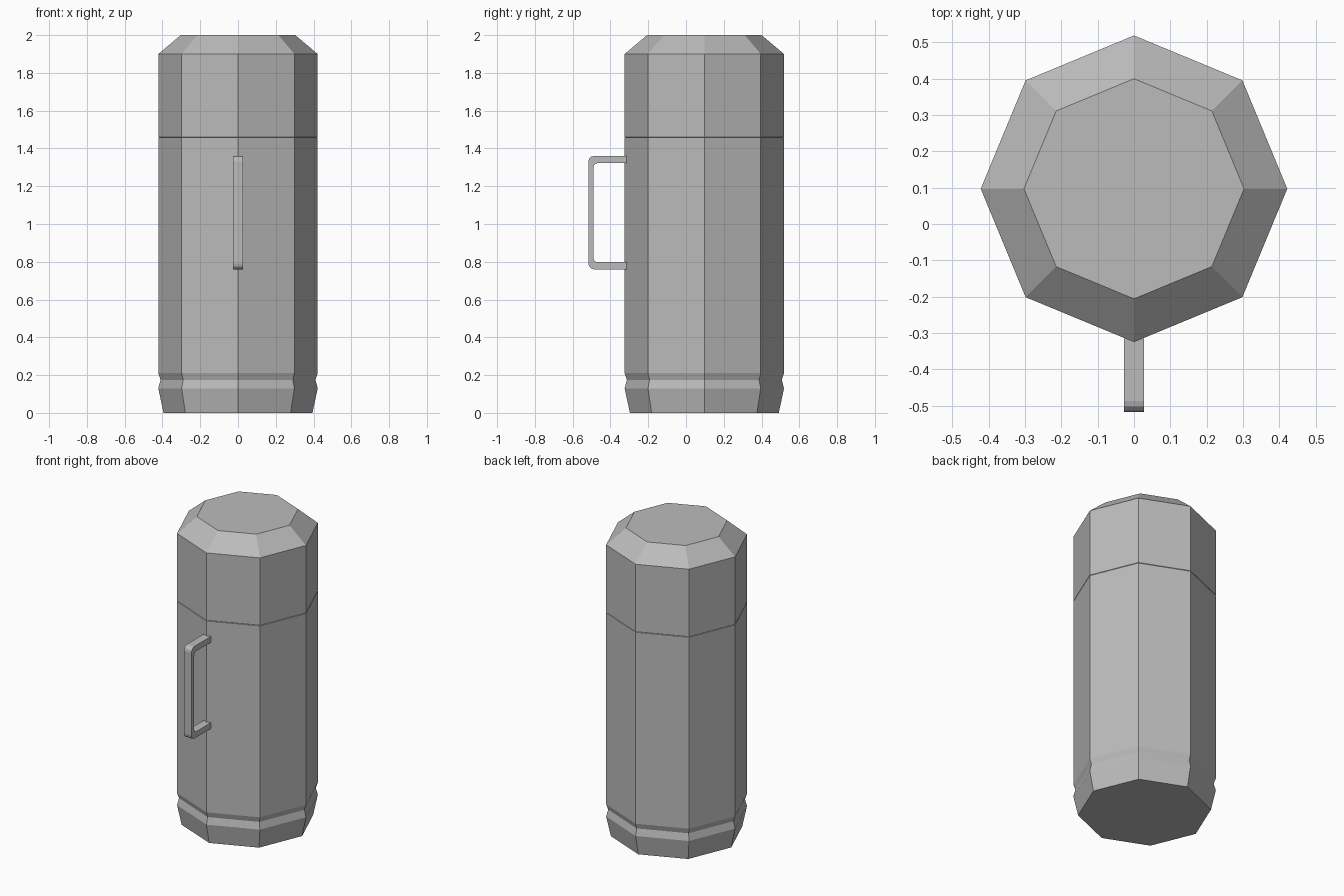
import bpy, bmesh
from math import cos, sin, pi

cube = bpy.data.objects.get("Cube")
if cube:
    bpy.data.objects.remove(cube)

CENTRE_Y = 0.097
SIDES = 8

grey = bpy.data.materials.new("grey metal")
grey.use_nodes = True
colour = (0.5, 0.5, 0.5, 1)
grey.diffuse_color = colour
grey.node_tree.nodes["Principled BSDF"].inputs["Base Color"].default_value = colour


def finish(name, bm):
    bmesh.ops.recalc_face_normals(bm, faces=bm.faces)
    mesh = bpy.data.meshes.new(name)
    bm.to_mesh(mesh)
    bm.free()
    mesh.materials.append(grey)
    obj = bpy.data.objects.new(name, mesh)
    bpy.context.collection.objects.link(obj)
    return obj


def turned(name, profile):
    """Closed eight-sided solid from (radius, height) rings."""
    bm = bmesh.new()
    rings = [[bm.verts.new((r * cos(2 * pi * i / SIDES),
                            CENTRE_Y + r * sin(2 * pi * i / SIDES), z))
              for i in range(SIDES)] for r, z in profile]
    for low, high in zip(rings, rings[1:]):
        for i in range(SIDES):
            j = (i + 1) % SIDES
            bm.faces.new((low[i], low[j], high[j], high[i]))
    bm.faces.new(rings[0])
    bm.faces.new(rings[-1])
    return finish(name, bm)


# Canister body with tapered foot and shallow groove
turned("body", [(0.394, 0), (0.422, 0.13), (0.410, 0.175),
                (0.422, 0.21), (0.422, 1.457), (0.419, 1.459)])

# Lid with chamfered top, separated by a hairline seam
turned("lid", [(0.419, 1.459), (0.422, 1.461), (0.422, 1.9), (0.303, 2)])

# Handle: half outline in (y, z), mirrored about its middle height
MID_Z, HALF_Z, HALF_X = 1.06, 0.30, 0.027
FRONT, BACK, ROUND = -0.517, -0.315, 0.03
BAR, ARM = 0.028, 0.038


def corner(y, z, radius):
    """Quarter-round points from the bar side to the arm side."""
    return [(y + radius * (1 - cos(a)), z - radius * (1 - sin(a)))
            for a in (0, pi / 6, pi / 3, pi / 2)]


outer = corner(FRONT, HALF_Z, ROUND) + [(BACK, HALF_Z)]
inner = [(BACK, HALF_Z - ARM)] + corner(FRONT + BAR, HALF_Z - ARM, 0.02)[::-1]
strip = list(zip(outer, inner[:0:-1] + inner[:1]))
strip = [(o, i) for o, i in strip]
# Run from the lower arm end, round the bar, to the upper arm end
path = [((o[0], -o[1]), (i[0], -i[1])) for o, i in reversed(strip)] + strip

bm = bmesh.new()
sections = []
for (oy, oz), (iy, iz) in path:
    sections.append([bm.verts.new(p) for p in (
        (-HALF_X, oy, MID_Z + oz), (HALF_X, oy, MID_Z + oz),
        (HALF_X, iy, MID_Z + iz), (-HALF_X, iy, MID_Z + iz))])
for a, b in zip(sections, sections[1:]):
    for i in range(4):
        j = (i + 1) % 4
        bm.faces.new((a[i], a[j], b[j], b[i]))
bm.faces.new(sections[0])
bm.faces.new(sections[-1])
finish("handle", bm)
